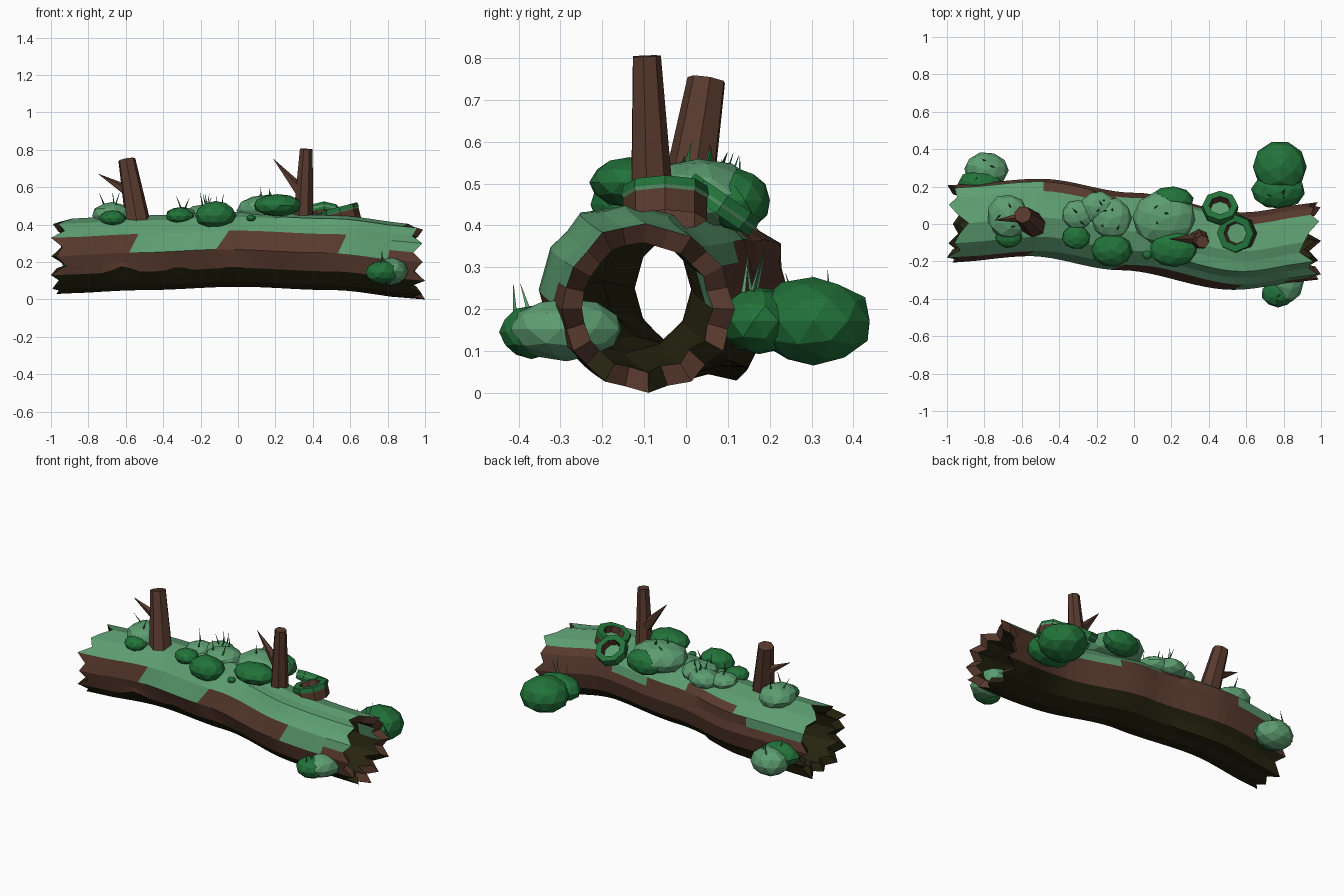
import bpy, bmesh, math, random
from mathutils import Vector, Matrix

random.seed(4)
cube = bpy.data.objects.get("Cube")
if cube:
    bpy.data.objects.remove(cube, do_unlink=True)


def material(name, rgb):
    m = bpy.data.materials.new(name)
    m.use_nodes = True
    m.diffuse_color = (*rgb, 1)
    m.node_tree.nodes["Principled BSDF"].inputs["Base Color"].default_value = (*rgb, 1)
    return m


MOSS = material("light moss", (0.11, 0.34, 0.165))
LEAF = material("dark leaf", (0.016, 0.17, 0.042))
BARK = material("brown bark", (0.098, 0.042, 0.027))
ROT = material("dark rotten wood", (0.020, 0.018, 0.005))


def finish(bm, name, mats):
    me = bpy.data.meshes.new(name)
    bmesh.ops.recalc_face_normals(bm, faces=bm.faces)
    bm.to_mesh(me)
    bm.free()
    ob = bpy.data.objects.new(name, me)
    bpy.context.collection.objects.link(ob)
    for m in mats:
        me.materials.append(m)
    return ob


def along(keys, x):
    # smooth interpolation of the log's centre line
    for (x0, v0), (x1, v1) in zip(keys, keys[1:]):
        if x <= x1:
            t = max(0, (x - x0) / (x1 - x0))
            return v0 + (v1 - v0) * t * t * (3 - 2 * t)
    return keys[-1][1]


CENTRE_Y = [(-1, 0), (-0.5, 0.035), (0, -0.04), (0.58, -0.145), (1, -0.09)]
CENTRE_Z = [(-1, 0.23), (-0.5, 0.25), (0, 0.268), (0.5, 0.25), (1, 0.2)]
SIDES, STEPS = 24, 36


def log_point(x, k, scale):
    turn = k
    if k == 8:
        # wavy edge of the rotten underside
        turn -= 0.75 * max(0, math.sin(x * 21 + 2)) * min(1, max(0, 0.2 - x))
    a = math.tau * turn / SIDES
    r = scale * (math.cos(math.pi / 12) if k % 2 else 1)
    # uneven corners of the trunk
    if x < -0.2 and k in (14, 20):
        r *= 1 + 0.16 * min(1, -0.2 - x + 0.3) if k == 14 else 1.07
    if x > 0.2 and k == 2:
        r *= 1.05
    # the bark patches end on a slant
    slant = max(0, 2 - abs(k - 6)) * 0.035 * (1 - x * x)
    return Vector((x - slant, along(CENTRE_Y, x) - 0.207 * r * math.sin(a),
                   along(CENTRE_Z, x) + 0.2 * r * math.cos(a)))


def bark_colour(x, k):
    # k counts from the crown down the front and up the back
    if k < 12:
        if k < 4:
            return 0
        if k < 6:
            patch = x < -0.54 or -0.03 < x < 0.6 or x > (0.87 if k == 4 else 0.8)
            return 1 if patch else 0
        return 1 if k < 8 else 2
    b = SIDES - 1 - k
    if b < 3 or (b == 3 and not (-0.5 < x < -0.1 or 0.55 < x < 0.88)):
        return 0
    if b == 4 and (0.2 < x < 0.5 or x < -0.6):
        return 0
    return 1 if b < 8 else 2


# Hollow log: the crown ends fairly clean with one notch, the lower half is splintered
bm = bmesh.new()
jag = {}
for side in (-1, 1):
    for k in range(SIDES):
        if k < 6 or k > 18:
            jag[side, k] = 0.96 if k % 2 == 0 else random.uniform(0.925, 0.95)
        else:
            jag[side, k] = random.uniform(0.96, 1.0) if k % 2 == 0 else random.uniform(0.91, 0.95)
    jag[side, 0] = 0.91
    jag[side, 22] = 0.99
jag[-1, 0] = jag[1, 1] = 0.885
jag[1, 4] = 0.985
jag[-1, 4] = jag[-1, 8] = jag[1, 12] = jag[1, 8] = 1.0


def ring(i, scale):
    out = []
    for k in range(SIDES):
        x = -0.87 + 1.74 * i / STEPS
        if i in (0, STEPS):
            s = -1 if i == 0 else 1
            x = s * (jag[s, k] - (0 if scale == 1 else 0.03))
        out.append(bm.verts.new(log_point(x, k, scale)))
    return out


outer = [ring(i, 1) for i in range(STEPS + 1)]
inner = [ring(i, 0.76) for i in range(STEPS + 1)]
for k in range(SIDES):
    n = (k + 1) % SIDES
    for i in range(STEPS):
        f = bm.faces.new((outer[i][k], outer[i][n], outer[i + 1][n], outer[i + 1][k]))
        f.material_index = bark_colour(-0.87 + 1.74 * (i + 0.5) / STEPS, k)
        f = bm.faces.new((inner[i][k], inner[i + 1][k], inner[i + 1][n], inner[i][n]))
        f.material_index = 0 if k in (18, 19) and i == STEPS - 1 else 2
    for i in (0, STEPS):
        f = bm.faces.new((outer[i][k], outer[i][n], inner[i][n], inner[i][k]))
        f.material_index = 2 if i == 0 or (6 < k < 18 and k % 3 == 0) else 1
finish(bm, "hollow_log", [MOSS, BARK, ROT])


def spike(name, base, tip, r0, r1, mat, sides=7):
    # tapered prism between two points
    base, tip = Vector(base), Vector(tip)
    d = tip - base
    bm = bmesh.new()
    turn = d.to_track_quat('Z', 'Y').to_matrix().to_4x4()
    bmesh.ops.create_cone(bm, cap_ends=True, segments=sides, radius1=r0, radius2=r1,
                          depth=d.length, matrix=Matrix.Translation((base + tip) / 2) @ turn)
    return finish(bm, name, [mat])


# Broken upright branches with side twigs
spike("left_branch", (-0.53, -0.01, 0.38), (-0.595, 0.05, 0.748), 0.07, 0.047, BARK)
spike("left_twig", (-0.59, 0.035, 0.58), (-0.745, 0.02, 0.67), 0.032, 0.001, BARK, 5)
spike("right_branch", (0.345, -0.08, 0.38), (0.365, -0.095, 0.805), 0.057, 0.035, BARK)
spike("right_twig", (0.35, -0.08, 0.56), (0.19, -0.08, 0.75), 0.04, 0.001, BARK, 5)


def hollow_knot(name, centre, normal, radius, depth, side):
    # short octagonal stump with a leafy rim and a mossy floor
    turn = Vector(normal).to_track_quat('Z', 'Y').to_matrix()
    profile = [(1.0, -depth), (1.0, -0.03), (1.04, -0.022), (1.0, 0), (0.62, 0), (0.55, -0.04)]
    colours = [side, 0, 1, 1, 2]
    bm = bmesh.new()
    rings = []
    for r, h in profile:
        rings.append([bm.verts.new(Vector(centre) + turn @ Vector(
            (r * radius * math.cos(math.tau * j / 8), r * radius * math.sin(math.tau * j / 8), h)))
            for j in range(8)])
    for p, colour in enumerate(colours):
        for j in range(8):
            n = (j + 1) % 8
            f = bm.faces.new((rings[p][j], rings[p][n], rings[p + 1][n], rings[p + 1][j]))
            f.material_index = colour
    bm.faces.new(rings[-1])
    finish(bm, name, [MOSS, LEAF, BARK])


hollow_knot("front_hollow_knot", (0.54, -0.05, 0.495), (-0.25, 0, 0.97), 0.1, 0.085, 2)
hollow_knot("back_hollow_knot", (0.46, 0.1, 0.47), (0, 0.57, 0.82), 0.095, 0.05, 1)


def bush(name, centre, size, mat, blades, height=0.07):
    bm = bmesh.new()
    bmesh.ops.create_icosphere(bm, subdivisions=2, radius=1)
    spin = Matrix.Rotation(random.uniform(0, 6), 3, 'Z')
    for v in bm.verts:
        v.co = spin @ v.co * random.uniform(0.97, 1.03)
        v.co = Vector(centre) + Vector([c * s for c, s in zip(v.co, size)])
    finish(bm, name, [mat])
    # grass blades standing on the bush
    for b in range(blades):
        a, r = random.uniform(0, math.tau), random.uniform(0.1, 0.6)
        off = Vector((r * math.cos(a) * size[0], r * math.sin(a) * size[1],
                      math.sqrt(1 - r * r) * size[2] - 0.01))
        root = Vector(centre) + off
        lean = Vector((random.uniform(-0.03, 0.03), random.uniform(-0.03, 0.03),
                       height * random.uniform(0.7, 1.1)))
        spike(f"{name}_grass_{b + 1}", root, root + lean, 0.006, 0.0005,
              MOSS if mat == LEAF else LEAF, 3)


# Bushes on the crown and beside both ends
bush("left_end_light_bush", (-0.79, 0.29, 0.16), (0.12, 0.095, 0.085), MOSS, 3)
bush("left_end_dark_bush", (-0.82, 0.21, 0.19), (0.12, 0.085, 0.075), LEAF, 0)
bush("left_crown_light_bush", (-0.675, 0.04, 0.45), (0.11, 0.12, 0.07), MOSS, 3)
bush("left_crown_dark_bush", (-0.67, -0.07, 0.434), (0.07, 0.058, 0.042), LEAF, 0)
bush("middle_light_bush_a", (-0.3, 0.05, 0.45), (0.085, 0.08, 0.045), MOSS, 2)
bush("middle_light_bush_b", (-0.19, 0.09, 0.45), (0.1, 0.085, 0.055), MOSS, 3)
bush("middle_light_bush_c", (-0.12, 0.03, 0.455), (0.11, 0.11, 0.057), MOSS, 4)
bush("middle_dark_bush_a", (-0.31, -0.07, 0.447), (0.075, 0.065, 0.045), LEAF, 0)
bush("middle_dark_bush_b", (-0.12, -0.14, 0.45), (0.11, 0.09, 0.075), LEAF, 0)
bush("right_light_bush", (0.16, 0.03, 0.475), (0.17, 0.15, 0.085), MOSS, 4, 0.05)
bush("right_back_dark_bush", (0.2, 0.125, 0.46), (0.12, 0.078, 0.075), LEAF, 0)
bush("right_front_dark_bush", (0.21, -0.135, 0.503), (0.13, 0.095, 0.06), LEAF, 0)
bush("small_moss_tuft", (0.07, -0.165, 0.435), (0.025, 0.025, 0.018), LEAF, 0)
bush("right_end_back_bush_a", (0.78, 0.305, 0.172), (0.145, 0.142, 0.105), LEAF, 0)
bush("right_end_back_bush_b", (0.77, 0.175, 0.172), (0.145, 0.095, 0.082), LEAF, 4, 0.1)
bush("right_end_front_light_bush", (0.82, -0.285, 0.152), (0.09, 0.135, 0.075), MOSS, 2)
bush("right_end_front_dark_bush", (0.77, -0.37, 0.145), (0.09, 0.075, 0.064), LEAF, 2)
